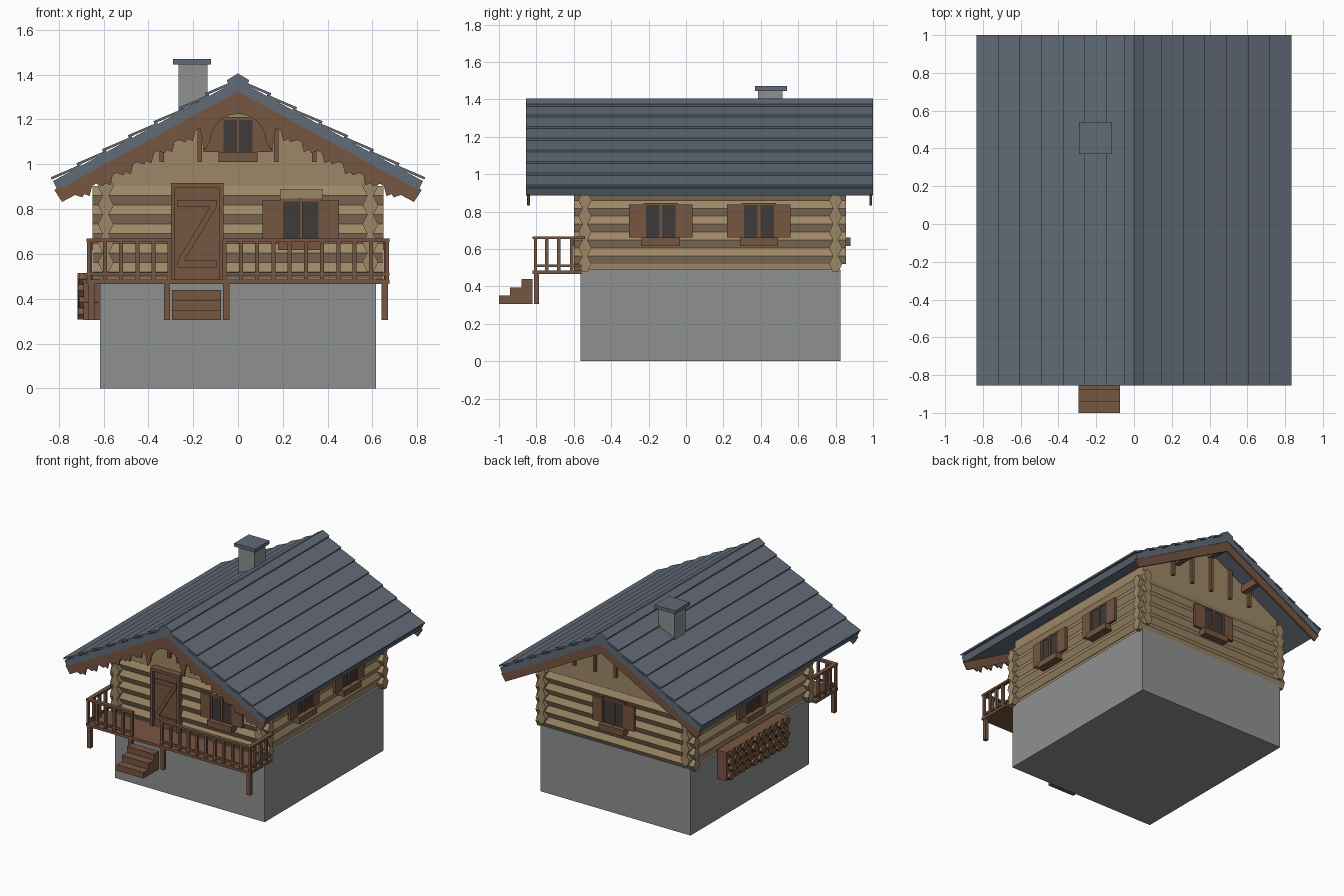
import bpy, bmesh, math, random
from mathutils import Matrix

random.seed(4)
if "Cube" in bpy.data.objects:
    bpy.data.objects.remove(bpy.data.objects["Cube"])


def material(name, rgb):
    m = bpy.data.materials.new(name)
    m.use_nodes = True
    m.diffuse_color = (*rgb, 1)
    m.node_tree.nodes["Principled BSDF"].inputs["Base Color"].default_value = (*rgb, 1)
    return m


LOG = material("log_tan", (0.34, 0.245, 0.135))
BROWN = material("timber_brown", (0.18, 0.092, 0.053))
STONE = material("concrete_grey", (0.27, 0.285, 0.28))
SLATE = material("roof_slate", (0.12, 0.147, 0.185))
GLASS = material("dark_glass", (0.052, 0.043, 0.043))


class Part:
    """One named object collected from extruded profiles."""

    def __init__(self, name, mat, matrix=None):
        self.name, self.mat = name, mat
        self.matrix = matrix or Matrix()
        self.bm = bmesh.new()

    def prism(self, pts, axis, a, b):
        place = {"x": lambda u, v, t: (t, u, v),
                 "y": lambda u, v, t: (u, t, v)}[axis]
        lo, hi = ([self.bm.verts.new(self.matrix @ Matrix.Translation(place(*p, t)).translation)
                   for p in pts] for t in (a, b))
        self.bm.faces.new(lo)
        self.bm.faces.new(hi[::-1])
        for i in range(len(pts)):
            j = (i + 1) % len(pts)
            self.bm.faces.new((lo[j], lo[i], hi[i], hi[j]))
        return self

    def mirrored(self, pts, a, b):
        self.prism(pts, "y", a, b)
        return self.prism([(-x, z) for x, z in pts], "y", a, b)

    def box(self, x0, x1, y0, y1, z0, z1):
        return self.prism([(x0, z0), (x1, z0), (x1, z1), (x0, z1)], "y", y0, y1)

    def done(self):
        bmesh.ops.recalc_face_normals(self.bm, faces=self.bm.faces)
        mesh = bpy.data.meshes.new(self.name)
        self.bm.to_mesh(mesh)
        self.bm.free()
        mesh.materials.append(self.mat)
        bpy.context.collection.objects.link(bpy.data.objects.new(self.name, mesh))


def hexagon(u, v, wide, flat, high):
    return [(u - wide, v), (u - flat, v - high), (u + flat, v - high),
            (u + wide, v), (u + flat, v + high), (u - flat, v + high)]


# Foundation, wall core and gables
Part("foundation", STONE).box(-0.615, 0.615, -0.565, 0.825, 0, 0.49).done()
core = [(-0.6, 0.485), (0.6, 0.485), (0.6, 1.02), (0, 1.345), (-0.6, 1.02)]
Part("gable_walls", LOG).prism(core, "y", -0.552, 0.812).done()

# Crossing log walls, each direction offset by half a log
PITCH = 0.085
cross, sides = Part("front_and_back_logs", LOG), Part("side_logs", LOG)
for k in range(5):
    z = 0.52 + k * PITCH
    for y in (-0.54, 0.80):
        cross.prism(hexagon(y, z, 0.035, 0.014, PITCH / 2), "x", -0.65, 0.65)
    for x in (-0.59, 0.59):
        sides.prism(hexagon(x, z + PITCH / 2, 0.035, 0.014, PITCH / 2), "y", -0.6, 0.855)
cross.done()
sides.done()

# Roof slab, lapped boards and ridge cap
Y0, Y1 = -0.855, 1.0
Part("roof_slab", SLATE).mirrored(
    [(0, 1.375), (0.825, 0.925), (0.805, 0.885), (0, 1.325)], Y0, Y1).done()
boards = Part("roof_boards", SLATE)


def roof(x):
    return 1.375 - 0.545 * x


for i in range(7):
    a, b = 0.015 + 0.1145 * i, 0.145 + 0.1145 * i
    boards.mirrored([(a, roof(a) - 0.004), (b, roof(b) + 0.01),
                     (b + 0.003, roof(b) + 0.021), (a, roof(a) + 0.007)], Y0, Y1)
boards.done()
Part("ridge_cap", SLATE).mirrored(
    [(0, 1.405), (0.05, 1.375), (0.04, 1.352), (0, 1.37)], Y0, Y1).done()

# Barge boards on both gables
barge = Part("barge_boards", BROWN)
for y in (-0.85, 0.98):
    barge.mirrored([(0, 1.33), (0.82, 0.886), (0.785, 0.832), (0, 1.25)], y, y + 0.015)
barge.done()


# Carved teeth and arch under the front barge boards
def barge_low(x):
    return 1.255 - 0.535 * x


trim = Part("carved_trim", BROWN)
for i in range(6):
    x = 0.19 + 0.092 * i
    trim.mirrored([(x, barge_low(x)), (x + 0.012, barge_low(x) - 0.05),
                   (x + 0.035, barge_low(x) - 0.04), (x + 0.045, barge_low(x) - 0.055),
                   (x + 0.08, barge_low(x + 0.08))], -0.848, -0.838)
arch = [(0.125 * math.cos(t), 1.1 + 0.125 * math.sin(t))
        for t in (math.radians(d) for d in range(0, 91, 15))]
trim.mirrored([(0, barge_low(0)), (0.17, barge_low(0.17)), (0.15, 1.06)] + arch, -0.848, -0.838)
trim.done()

# Purlins and gable battens
purlins = Part("purlins", BROWN)
for x in (-0.3, 0, 0.3):
    z = 1.325 - 0.54 * abs(x)
    purlins.box(x - 0.02, x + 0.02, -0.835, 0.98, z - 0.055, z)
purlins.done()
battens = Part("gable_battens", BROWN)
for x in (-0.34, -0.17, 0, 0.17, 0.34):
    top = 1.33 - 0.54 * abs(x)
    battens.box(x - 0.01, x + 0.01, 0.81, 0.835, 1.01, top)
    if x:
        battens.box(x - 0.01, x + 0.01, -0.575, -0.55, 1.01, top)
battens.done()

# Chimney
Part("chimney", STONE).box(-0.265, -0.135, 0.385, 0.515, 1.1, 1.445).done()
Part("chimney_cap", SLATE).box(-0.29, -0.12, 0.37, 0.54, 1.445, 1.47).done()


# Shuttered windows, modelled facing the front and turned to each wall
def window(name, angle, wall, u, z0, height, half):
    m = Matrix.Rotation(math.radians(angle), 4, "Z") @ Matrix.Translation((u, -wall, z0))
    Part(name + "_glass", GLASS, m).box(-half, half, -0.01, 0.03, 0, height).done()
    frame = Part(name + "_frame", BROWN, m)
    frame.box(-0.008, 0.008, -0.018, 0, 0, height)
    frame.box(-half, half, -0.015, 0.02, height - 0.012, height)
    frame.box(-half - 0.01, half + 0.01, -0.045, 0.02, -0.045, 0)
    for s in (-1, 1):
        e = s * half
        frame.box(*sorted((e, e - s * 0.012)), -0.015, 0.02, 0, height)
        frame.box(*sorted((e, e + s * 0.078)), -0.02, 0.0, 0, height - 0.008)
    frame.done()


window("front_window", 0, 0.575, 0.28, 0.662, 0.185, 0.092)
window("gable_window", 0, 0.56, 0, 1.055, 0.155, 0.077)
window("left_window_near", 90, 0.625, -0.135, 0.662, 0.185, 0.092)
window("left_window_far", 90, 0.625, 0.39, 0.662, 0.185, 0.092)
window("right_window", -90, 0.625, -0.13, 0.662, 0.185, 0.092)
window("back_window", 180, 0.835, 0, 0.662, 0.185, 0.092)
Part("front_window_lintel", LOG).box(0.188, 0.376, -0.585, -0.55, 0.847, 0.89).done()

# Plank door with frame and Z brace
door = Part("door", BROWN).box(-0.28, -0.085, -0.58, -0.54, 0.485, 0.895)
for x in (-0.3, -0.085):
    door.box(x, x + 0.02, -0.6, -0.54, 0.485, 0.917)
door.box(-0.3, -0.065, -0.6, -0.54, 0.895, 0.917)
for z in (0.54, 0.81):
    door.box(-0.27, -0.095, -0.59, -0.58, z, z + 0.03)
door.prism([(-0.27, 0.57), (-0.24, 0.57), (-0.095, 0.81), (-0.125, 0.81)], "y", -0.59, -0.58)
door.done()

# Balcony deck, railings and supports
Part("balcony_deck", BROWN).box(-0.675, 0.675, -0.82, -0.56, 0.465, 0.485).done()
rail = Part("balcony_railing", BROWN)
for x0, x1, count in ((-0.675, -0.295, 6), (-0.07, 0.675, 11)):
    rail.box(x0, x1, -0.82, -0.79, 0.653, 0.668)
    rail.box(x0, x1, -0.812, -0.798, 0.503, 0.517)
    for i in range(count):
        x = x0 + 0.01 + (x1 - x0 - 0.02) * i / (count - 1)
        rail.box(x - 0.009, x + 0.009, -0.814, -0.796, 0.48, 0.66)
for x in (-0.66, 0.66):
    rail.box(x - 0.015, x + 0.015, -0.82, -0.54, 0.653, 0.668)
    rail.box(x - 0.007, x + 0.007, -0.81, -0.56, 0.503, 0.517)
    for y in (-0.745, -0.68, -0.61):
        rail.box(x - 0.009, x + 0.009, y - 0.009, y + 0.009, 0.48, 0.66)
rail.done()
posts = Part("balcony_posts", BROWN)
for x in (-0.655, -0.317, -0.053, 0.655):
    posts.box(x - 0.014, x + 0.014, -0.814, -0.786, 0.305, 0.47)
posts.done()

# Entrance steps
steps = Part("entrance_steps", BROWN)
for i in range(3):
    steps.box(-0.295, -0.075, -1 + 0.06 * i, -0.82, 0.305 + 0.045 * i, 0.35 + 0.045 * i)
steps.done()

# Firewood stacked along the right wall
wood = Part("firewood_stack", BROWN).box(-0.69, -0.61, -0.21, 0.51, 0.305, 0.515)
for row in range(4):
    for col in range(10):
        y = -0.16 + 0.07 * col - 0.025 * (row % 2)
        wood.prism(hexagon(y + 0.005, 0.333 + 0.052 * row, 0.033, 0.015, 0.026), "x",
                   random.uniform(-0.717, -0.7), -0.62)
wood.done()
